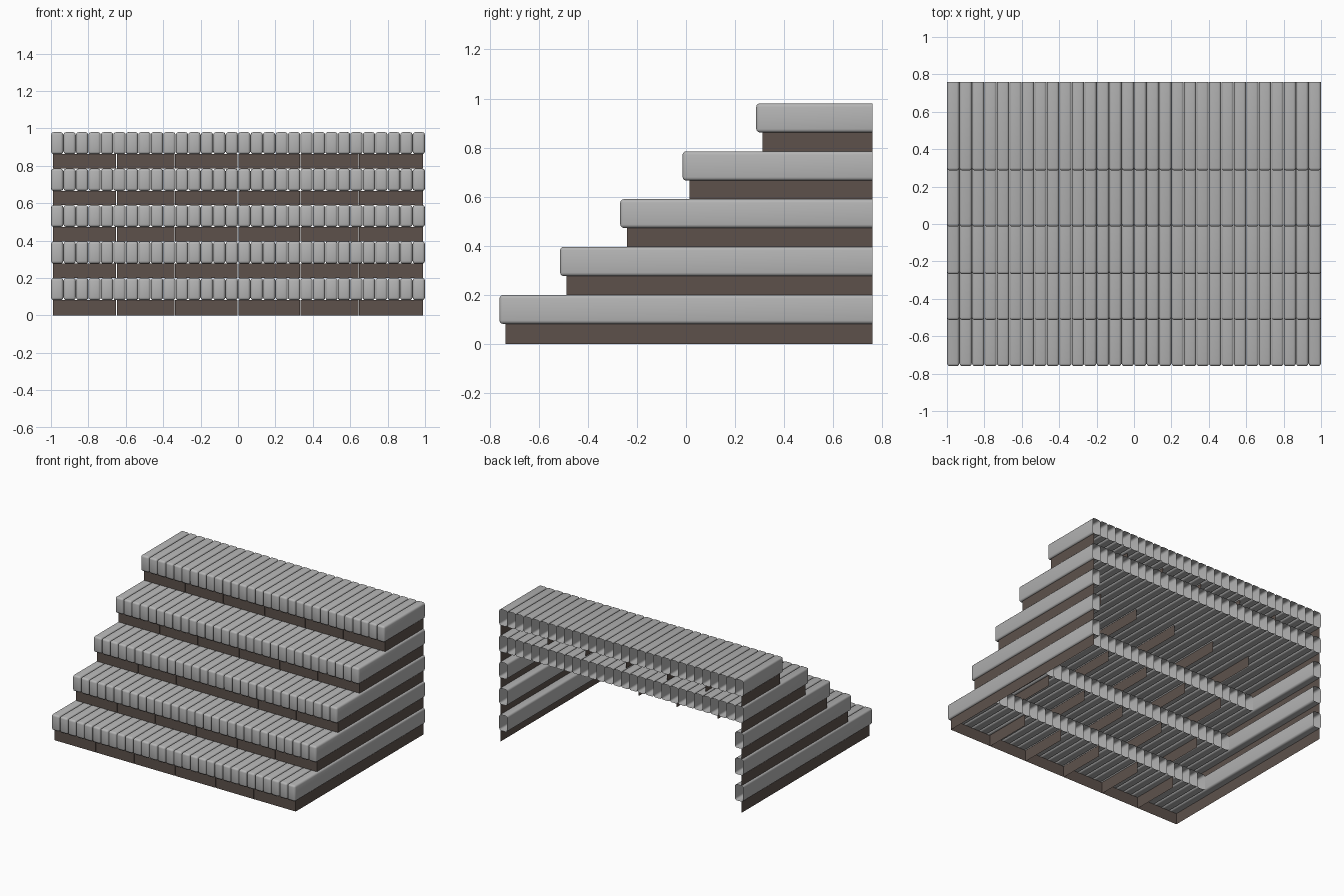
import bpy, bmesh

cube = bpy.data.objects.get("Cube")
if cube:
    bpy.data.objects.remove(cube, do_unlink=True)


def material(name, rgb):
    m = bpy.data.materials.new(name)
    m.use_nodes = True
    m.diffuse_color = (*rgb, 1)
    bsdf = next(n for n in m.node_tree.nodes if n.type == 'BSDF_PRINCIPLED')
    bsdf.inputs["Base Color"].default_value = (*rgb, 1)
    bsdf.inputs["Roughness"].default_value = 0.8
    return m


STONE = material("light grey stone", (0.46, 0.46, 0.46))
BROWN = material("dark brown brick", (0.11, 0.083, 0.071))


def finish(bm, name, mat):
    mesh = bpy.data.meshes.new(name)
    bm.to_mesh(mesh)
    bm.free()
    mesh.materials.append(mat)
    obj = bpy.data.objects.new(name, mesh)
    bpy.context.collection.objects.link(obj)
    return obj


def add_box(bm, x0, x1, y0, y1, z0, z1, open_dirs):
    """Box with the faces pointing along open_dirs left out."""
    v = [bm.verts.new((x, y, z)) for x in (x0, x1) for y in (y0, y1) for z in (z0, z1)]
    sides = {"-x": (0, 1, 3, 2), "+x": (4, 6, 7, 5), "-y": (0, 4, 5, 1),
             "+y": (2, 3, 7, 6), "-z": (0, 2, 6, 4), "+z": (1, 5, 7, 3)}
    for key, ids in sides.items():
        if key not in open_dirs:
            bm.faces.new([v[i] for i in ids])


BACK = 0.76
SLATS = 30
PITCH = 2 / SLATS
JOINTS = (-0.988, -0.65, -0.338, 0, 0.333, 0.645, 0.988)

# Each step: slat front, back end of the inner slats, riser front, back end of
# the riser bricks, riser bottom, slat bottom, slat top
STEPS = (
    (-0.76, -0.37, -0.735, -0.37, 0.0, 0.082, 0.2),
    (-0.513, -0.12, -0.487, -0.12, 0.2, 0.277, 0.396),
    (-0.268, 0.13, -0.24, 0.13, 0.396, 0.473, 0.59),
    (-0.014, BACK, 0.014, 0.42, 0.59, 0.666, 0.785),
    (0.286, BACK, 0.312, 0.7, 0.785, 0.862, 0.98),
)

for n, (front, slat_end, riser, brick_end, z0, z1, z2) in enumerate(STEPS, 1):
    # Rounded hollow tread slats, open at the back; outermost ones run full depth
    bm = bmesh.new()
    for i in range(SLATS):
        x = -1 + i * PITCH
        end = BACK if i in (0, SLATS - 1) else slat_end
        add_box(bm, x + 0.0008, x + PITCH - 0.0008, front, end, z1, z2, ("+y",))
    edges = [e for e in bm.edges if not e.is_boundary]
    bmesh.ops.bevel(bm, geom=edges, offset=0.014, segments=3, profile=0.5, affect='EDGES')
    for f in bm.faces:
        f.smooth = True
    finish(bm, f"tread_slats_{n}", STONE)

    # Riser bricks: front and side walls only, with outer side walls to the back
    bm = bmesh.new()
    for i, (xa, xb) in enumerate(zip(JOINTS, JOINTS[1:])):
        shell = {"+y", "-z", "+z"}
        if i == 0:
            shell.add("-x")
        if i == len(JOINTS) - 2:
            shell.add("+x")
        a = xa if i == 0 else xa + 0.002
        b = xb if i == len(JOINTS) - 2 else xb - 0.002
        add_box(bm, a, b, riser, brick_end, z0, z1, shell)
    for x, hidden in ((JOINTS[0], "+x"), (JOINTS[-1], "-x")):
        add_box(bm, x, x, riser, BACK, z0, z1, ("+y", "-y", "-z", "+z", hidden))
    finish(bm, f"riser_bricks_{n}", BROWN)
